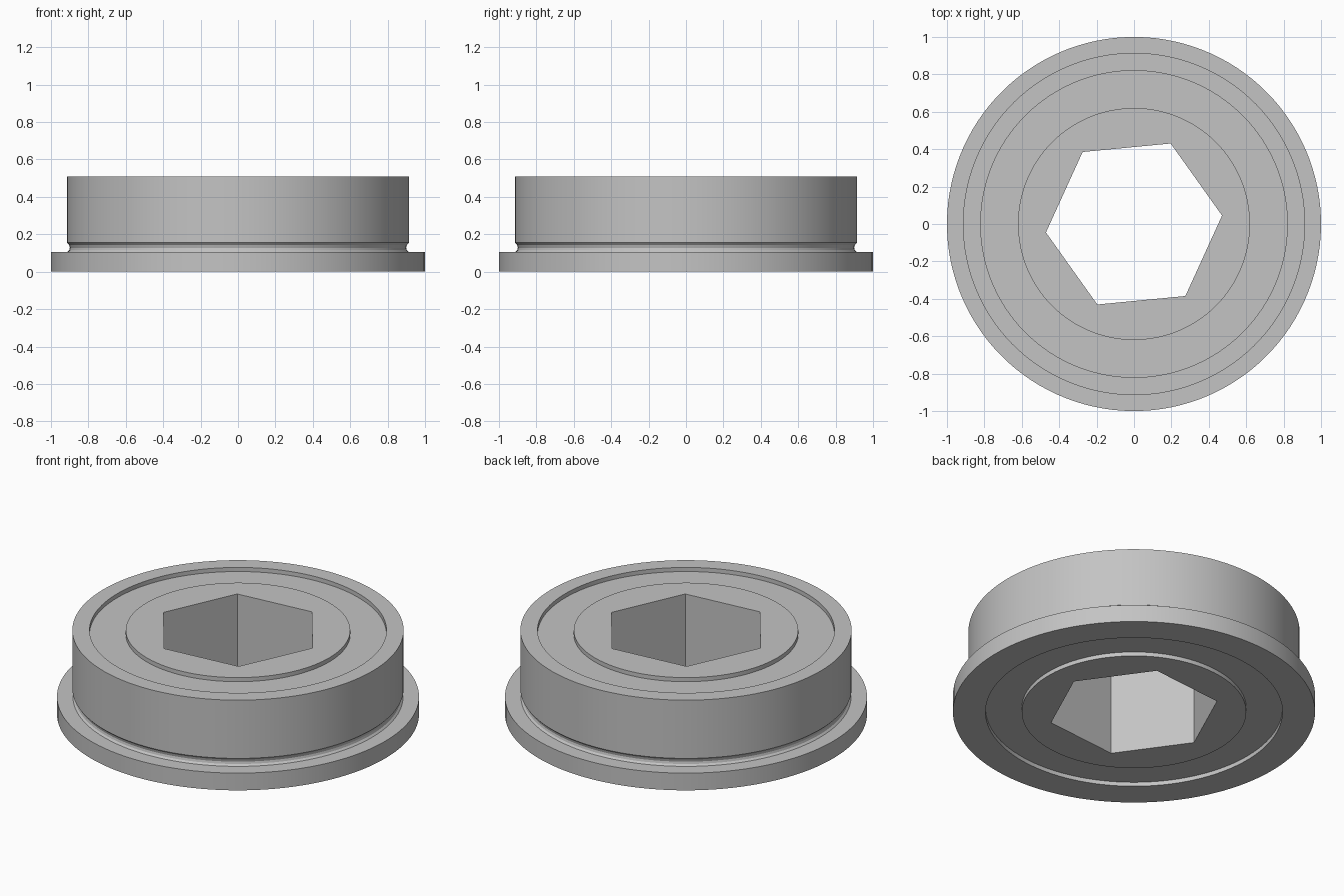
import bpy
import bmesh
from math import cos, sin, pi, radians

if "Cube" in bpy.data.objects:
    bpy.data.objects.remove(bpy.data.objects["Cube"], do_unlink=True)

SEGMENTS = 120      # multiple of six, so the hex corners land on vertices
TWIST = radians(5.5)
HEIGHT = 0.51
RECESS = 0.025

steel = bpy.data.materials.new("grey steel")
steel.use_nodes = True
GREY = (0.55, 0.55, 0.55, 1.0)
steel.diffuse_color = GREY
steel.node_tree.nodes["Principled BSDF"].inputs["Base Color"].default_value = GREY


def hex_scale(angle):
    """Distance to the side of a hexagon with unit corner radius."""
    return cos(pi / 6) / cos(angle % (pi / 3) - pi / 6)


def lathe(name, profile, hex_points=()):
    """Spin a closed (radius, z) profile; listed points follow a hexagon."""
    bm = bmesh.new()
    rings = []
    for i, (r, z) in enumerate(profile):
        ring = []
        for s in range(SEGMENTS):
            a = 2 * pi * s / SEGMENTS
            d = r * hex_scale(a) if i in hex_points else r
            ring.append(bm.verts.new((d * cos(a + TWIST), d * sin(a + TWIST), z)))
        rings.append(ring)
    for low, high in zip(rings, rings[1:] + rings[:1]):
        for s in range(SEGMENTS):
            n = (s + 1) % SEGMENTS
            bm.faces.new((low[s], low[n], high[n], high[s]))
    bmesh.ops.recalc_face_normals(bm, faces=bm.faces)
    mesh = bpy.data.meshes.new(name)
    bm.to_mesh(mesh)
    bm.free()
    mesh.materials.append(steel)
    obj = bpy.data.objects.new(name, mesh)
    bpy.context.collection.objects.link(obj)
    bpy.ops.object.select_all(action="DESELECT")
    obj.select_set(True)
    bpy.context.view_layer.objects.active = obj
    bpy.ops.object.shade_smooth_by_angle(angle=radians(25))
    return obj


# Outer ring with flange and relief groove
lathe("outer_ring", [
    (0.82, 0), (1.0, 0), (1.0, 0.105),
    (0.912, 0.105), (0.902, 0.115), (0.899, 0.128), (0.903, 0.142),
    (0.915, 0.155), (0.915, HEIGHT), (0.82, HEIGHT)])

# Recessed shield between the rings
lathe("shield", [
    (0.62, RECESS), (0.82, RECESS),
    (0.82, HEIGHT - RECESS), (0.62, HEIGHT - RECESS)])

# Inner ring with hexagonal bore
lathe("inner_ring", [
    (0.473, 0), (0.62, 0), (0.62, HEIGHT), (0.473, HEIGHT)],
    hex_points=(0, 3))
